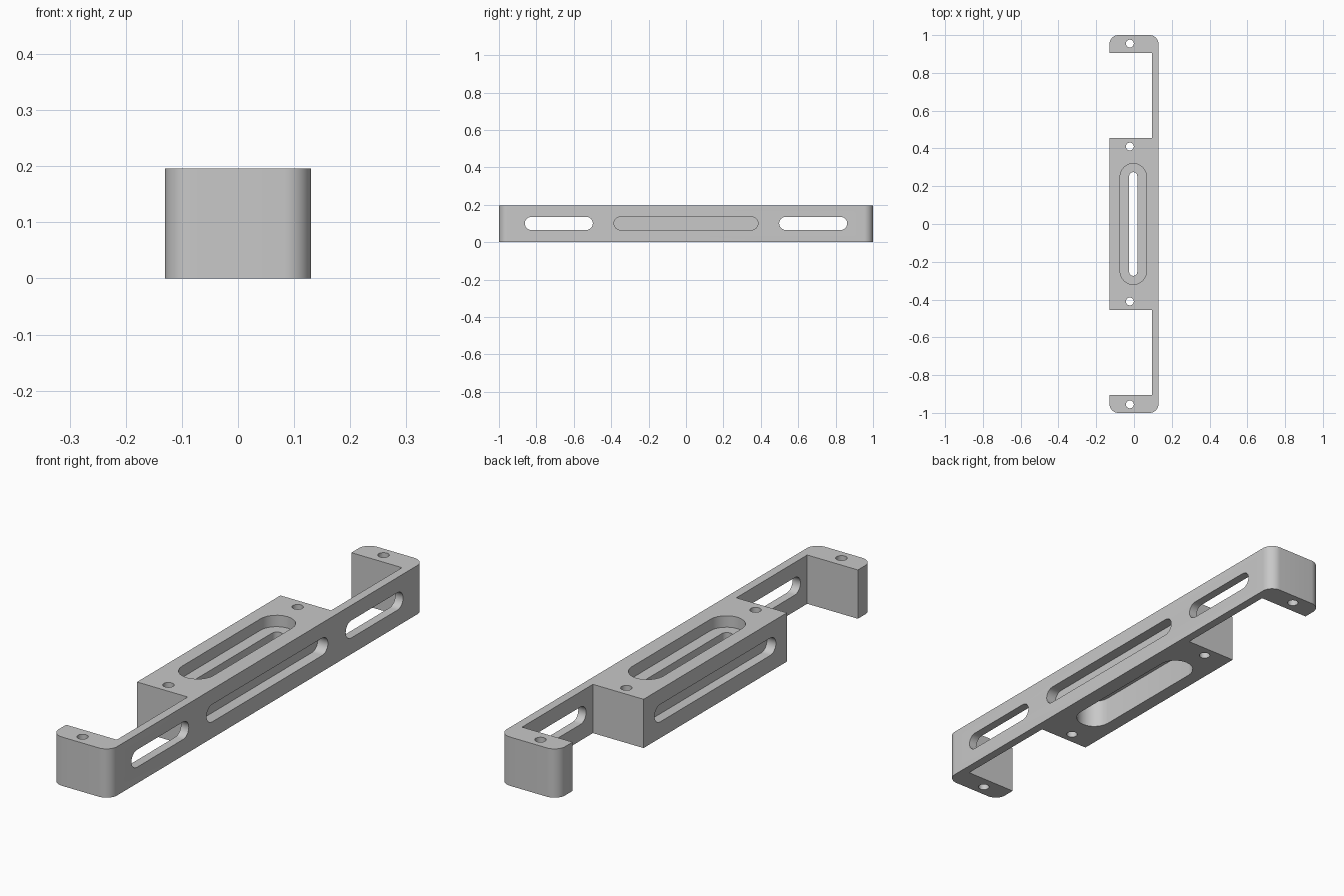
import bpy, bmesh
from math import sin, cos, pi

cube = bpy.data.objects.get("Cube")
if cube:
    bpy.data.objects.remove(cube, do_unlink=True)

HEIGHT = 0.196
HALF_W = 0.13
MID_Z = 0.1

metal = bpy.data.materials.new("light_grey_metal")
metal.use_nodes = True
grey = (0.58, 0.58, 0.58, 1)
metal.diffuse_color = grey
metal.node_tree.nodes["Principled BSDF"].inputs["Base Color"].default_value = grey


def prism(name, ring_a, ring_b):
    """Solid between two matching closed rings of points."""
    bm = bmesh.new()
    a = [bm.verts.new(p) for p in ring_a]
    b = [bm.verts.new(p) for p in ring_b]
    n = len(a)
    bm.faces.new(a[::-1])
    bm.faces.new(b)
    for i in range(n):
        j = (i + 1) % n
        bm.faces.new((a[i], a[j], b[j], b[i]))
    bmesh.ops.remove_doubles(bm, verts=bm.verts, dist=1e-5)
    bmesh.ops.recalc_face_normals(bm, faces=bm.faces)
    mesh = bpy.data.meshes.new(name)
    bm.to_mesh(mesh)
    bm.free()
    mesh.materials.append(metal)
    obj = bpy.data.objects.new(name, mesh)
    bpy.context.scene.collection.objects.link(obj)
    return obj


def arc(cx, cy, r, start, end, steps=12):
    return [(cx + r * cos(start + (end - start) * i / steps),
             cy + r * sin(start + (end - start) * i / steps)) for i in range(steps + 1)]


cutters = []


def slot(axis, across, along, half, r, lo, hi):
    """Rounded slot cutter running along y, sunk along the x or z axis."""
    ring = arc(across, along + half, r, 0, pi) + arc(across, along - half, r, pi, 2 * pi)
    if half == 0:
        ring = arc(across, along, r, 0, 2 * pi, 24)[:-1]
    place = (lambda u, v, d: (u, v, d)) if axis == "z" else (lambda u, v, d: (d, v, u))
    obj = prism("slot_cutter", [place(u, v, lo) for u, v in ring],
                [place(u, v, hi) for u, v in ring])
    obj.hide_render = True
    cutters.append(obj)


# Bracket outline: thin spine, central block and two rounded end tabs
R = 0.048
half = arc(HALF_W - R, 1 - R, R, 0, pi / 2) + arc(R - HALF_W, 1 - R, R, pi / 2, pi)
half += [(-HALF_W, 0.905), (0.095, 0.905), (0.095, 0.455), (-HALF_W, 0.455)]
outline = half + [(x, -y) for x, y in reversed(half)]
bracket = prism("slotted_bracket", [(x, y, 0) for x, y in outline],
                [(x, y, HEIGHT) for x, y in outline])

# Stepped slot through the block: upper recess, lower recess, narrow opening
slot("z", -0.004, 0, 0.25, 0.07, 0.15, 0.3)
slot("z", -0.004, 0, 0.25, 0.07, -0.1, 0.115)
slot("z", -0.004, 0, 0.253, 0.0215, -0.2, 0.4)

# Shallow slots in both long sides of the block
slot("x", MID_Z, 0, 0.35, 0.035, 0.085, 0.3)
slot("x", MID_Z, 0, 0.35, 0.035, -0.3, -0.09)

# Spine slots and screw holes at both ends
for s in (-1, 1):
    slot("x", MID_Z, s * 0.68, 0.147, 0.035, 0.05, 0.3)
    slot("z", -0.022, s * 0.41, 0, 0.021, -0.1, 0.3)
    slot("z", -0.022, s * 0.955, 0, 0.021, -0.1, 0.3)

# Cut everything and bake the result
for c in cutters:
    mod = bracket.modifiers.new("cut", "BOOLEAN")
    mod.operation = "DIFFERENCE"
    mod.solver = "EXACT"
    mod.object = c
deps = bpy.context.evaluated_depsgraph_get()
deps.update()
baked = bpy.data.meshes.new_from_object(bracket.evaluated_get(deps))
bracket.modifiers.clear()
bracket.data = baked
for c in cutters:
    bpy.data.objects.remove(c, do_unlink=True)

# Smooth rounded walls, crisp edges
bpy.ops.object.select_all(action="DESELECT")
bracket.select_set(True)
bpy.context.view_layer.objects.active = bracket
bpy.ops.object.shade_smooth_by_angle(angle=pi / 6)
